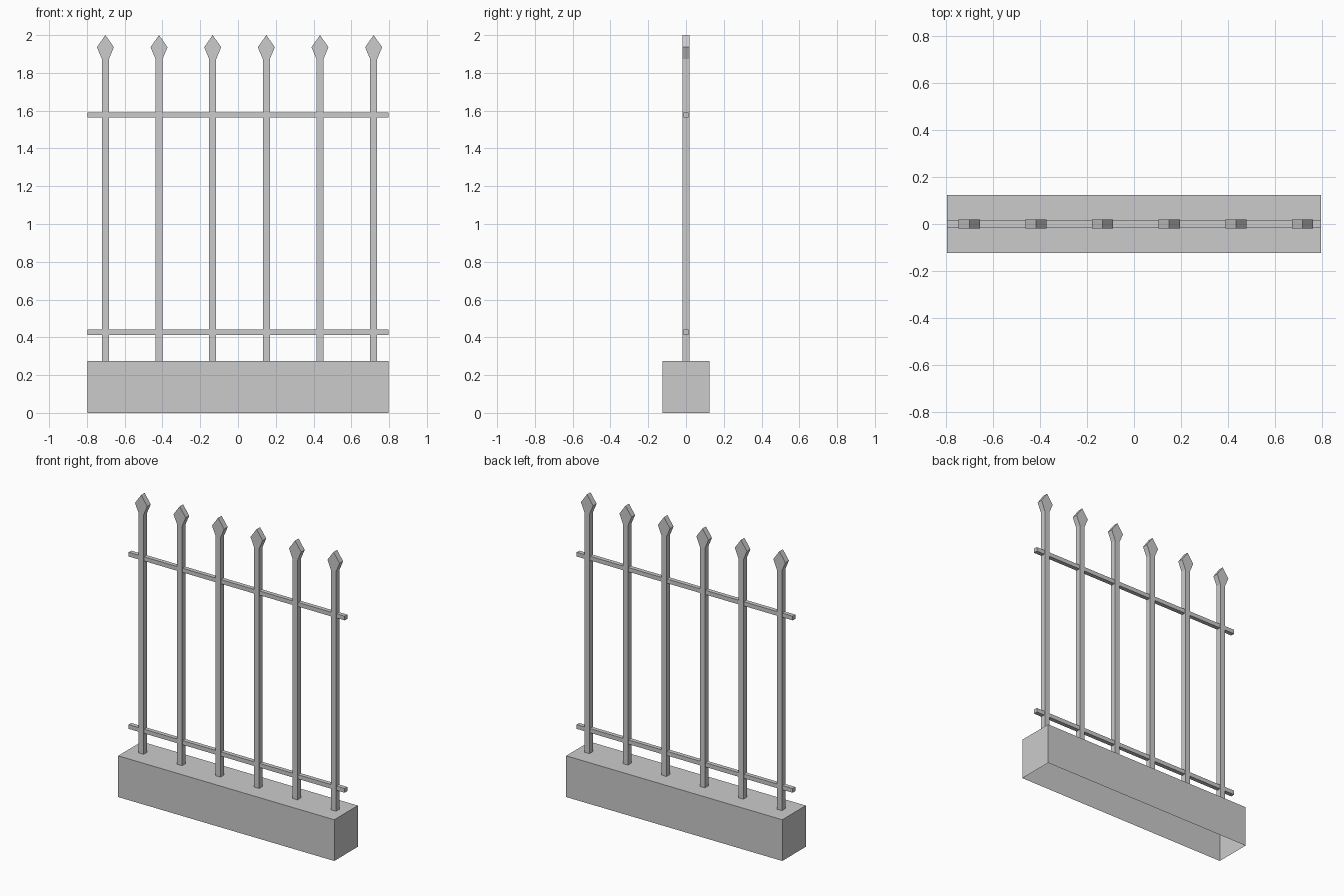
import bpy
import bmesh

if "Cube" in bpy.data.objects:
    bpy.data.objects.remove(bpy.data.objects["Cube"])


def finish(name, bm):
    bmesh.ops.recalc_face_normals(bm, faces=bm.faces)
    mesh = bpy.data.meshes.new(name)
    bm.to_mesh(mesh)
    bm.free()
    obj = bpy.data.objects.new(name, mesh)
    bpy.context.collection.objects.link(obj)
    return obj


def box(name, size, z_mid, open_bottom=False):
    bm = bmesh.new()
    bmesh.ops.create_cube(bm, size=1)
    bmesh.ops.scale(bm, vec=size, verts=bm.verts)
    bmesh.ops.translate(bm, vec=(0, 0, z_mid), verts=bm.verts)
    bmesh.ops.recalc_face_normals(bm, faces=bm.faces)
    if open_bottom:
        under = [f for f in bm.faces if f.normal.z < -0.9]
        bmesh.ops.delete(bm, geom=under, context='FACES_ONLY')
    return finish(name, bm)


def picket(name, x, depth=0.037):
    # Half outline from foot to spear tip, mirrored across the centre
    half = [(0.0185, 0.275), (0.0185, 1.873), (0.045, 1.936)]
    outline = half + [(0, 2.0)] + [(-px, pz) for px, pz in reversed(half)]
    bm = bmesh.new()
    face = bm.faces.new([bm.verts.new((x + px, -depth / 2, pz)) for px, pz in outline])
    ext = bmesh.ops.extrude_face_region(bm, geom=[face], use_keep_orig=True)
    moved = [v for v in ext['geom'] if isinstance(v, bmesh.types.BMVert)]
    bmesh.ops.translate(bm, vec=(0, depth, 0), verts=moved)
    return finish(name, bm)


# Plinth, hollow underneath
box("plinth", (1.595, 0.248, 0.275), 0.1375, open_bottom=True)

# Horizontal rails
box("lower_rail", (1.595, 0.028, 0.028), 0.427)
box("upper_rail", (1.595, 0.028, 0.028), 1.577)

# Spear-topped pickets
for i in range(6):
    picket(f"picket_{i + 1}", -0.702 + 0.284 * i)
